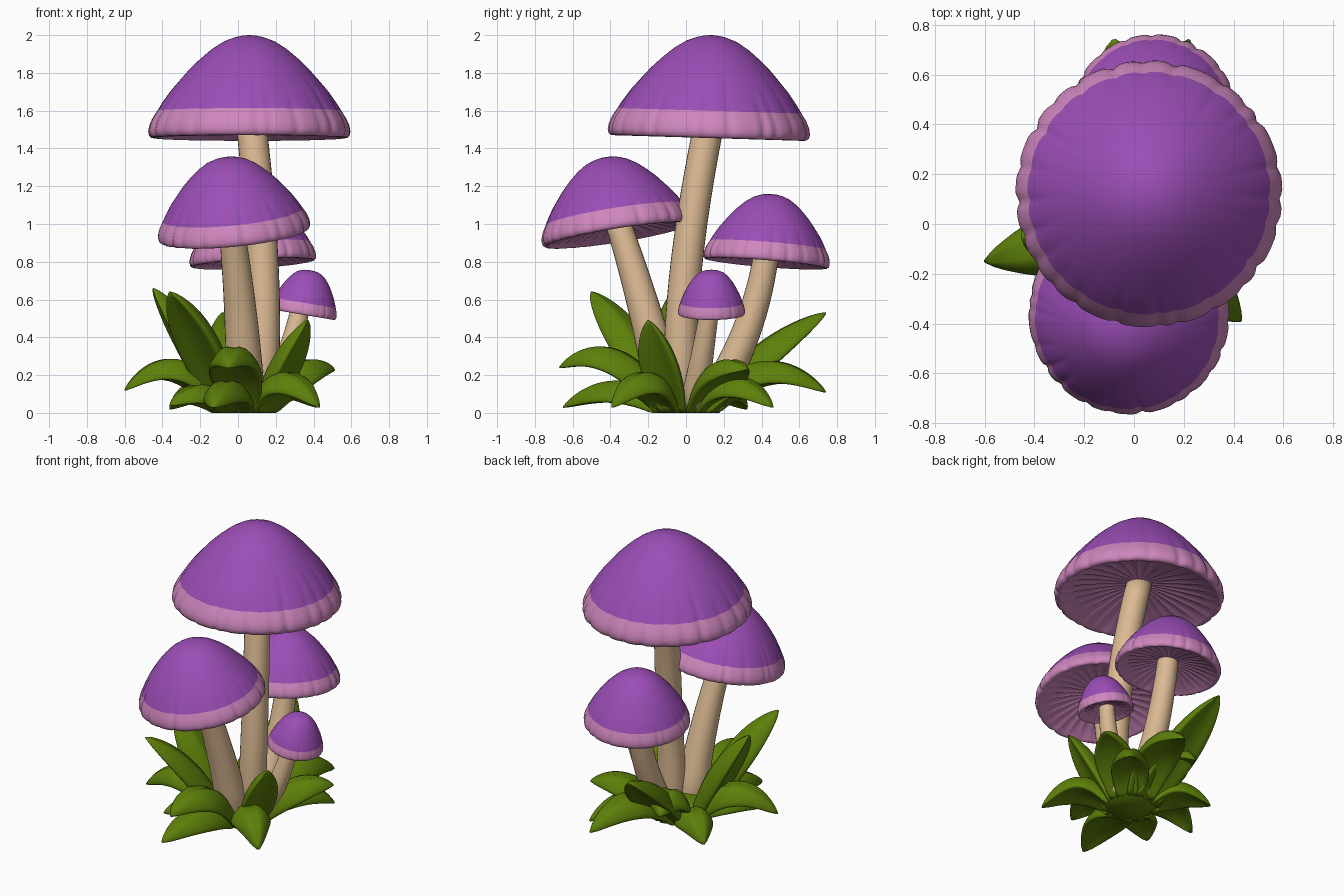
import bpy, bmesh, math, random
from mathutils import Vector

if "Cube" in bpy.data.objects:
    bpy.data.objects.remove(bpy.data.objects["Cube"])

random.seed(4)


def material(name, rgb):
    m = bpy.data.materials.new(name)
    m.diffuse_color = (*rgb, 1)
    m.use_nodes = True
    m.node_tree.nodes["Principled BSDF"].inputs["Base Color"].default_value = m.diffuse_color
    return m


PURPLE = material("cap purple", (0.33, 0.075, 0.47))
PINK = material("rim pink", (0.62, 0.24, 0.51))
TAN = material("stem tan", (0.71, 0.49, 0.29))
GREEN = material("leaf green", (0.11, 0.215, 0.003))


def skin(name, rings, mats, ring_mat=lambda i: 0):
    """Join closed rings of points into a capped, smooth surface."""
    bm = bmesh.new()
    loops = [[bm.verts.new(p) for p in ring] for ring in rings]
    n = len(loops[0])
    for i in range(len(loops) - 1):
        for j in range(n):
            k = (j + 1) % n
            f = bm.faces.new((loops[i][j], loops[i][k], loops[i + 1][k], loops[i + 1][j]))
            f.material_index = ring_mat(i)
    bm.faces.new(loops[0]).material_index = ring_mat(0)
    bm.faces.new(loops[-1]).material_index = ring_mat(len(loops) - 2)
    bmesh.ops.recalc_face_normals(bm, faces=bm.faces)
    for f in bm.faces:
        f.smooth = True
    me = bpy.data.meshes.new(name)
    bm.to_mesh(me)
    bm.free()
    for m in mats:
        me.materials.append(m)
    ob = bpy.data.objects.new(name, me)
    bpy.context.collection.objects.link(ob)
    return ob


def bezier(a, b, c, t):
    """Point and direction on a quadratic curve."""
    return (a * (1 - t) ** 2 + b * 2 * t * (1 - t) + c * t * t,
            ((b - a) * (1 - t) + (c - b) * t).normalized())


# Cap profile: radius and height fractions, from apex over the rim to the gills
PROFILE = [(0.01, 1), (0.07, .995), (.14, .98), (.25, .94), (.37, .865), (.49, .765),
           (.59, .67), (.68, .57), (.78, .455), (.86, .345), (.91, .265), (.96, .19),
           (.99, .12), (1, .065), (.992, .025), (.97, .004), (.94, 0), (.91, .015),
           (.7, .07), (.45, .125), (.2, .17), (.05, .18)]
BAND, GILLS = 10, 17


def cap(name, center, axis, radius, height, roundness, grooves):
    seg = 180
    rot = Vector((0, 0, 1)).rotation_difference(Vector(axis))
    # Irregularly spaced grooves, each with its own start up the dome
    cuts = [((g + random.uniform(-.3, .3)) * math.tau / grooves,
             random.uniform(.5, .85), random.uniform(.014, .032)) for g in range(grooves)]
    rings = []
    for i, (r, z) in enumerate(PROFILE):
        ring = []
        for j in range(seg):
            a = j * math.tau / seg
            dent = 0
            if i < GILLS:
                for angle, start, depth in cuts:
                    d = (a - angle + math.pi) % math.tau - math.pi
                    fade = min(1, max(0, (r - start) / (1 - start)))
                    dent += depth * fade * math.exp(-(d / .04) ** 2)
            rr = radius * (r ** roundness if i < GILLS - 4 else r) * (1 - dent)
            zz = z * height
            if i > GILLS:  # radial gill folds
                zz += .02 * radius * abs(math.sin(15 * a)) ** .6 * min(1, r * 2)
            p = Vector((rr * math.cos(a), rr * math.sin(a), zz))
            ring.append(Vector(center) + rot @ p)
        rings.append(ring)
    skin(name, rings, [PURPLE, PINK], lambda i: int(i >= BAND))


def stem(name, a, b, c, r0, r1):
    a, b, c = Vector(a), Vector(b), Vector(c)
    rings = []
    for i in range(17):
        t = i / 16
        p, d = bezier(a, b, c, t)
        q = Vector((0, 0, 1)).rotation_difference(d)
        r = (r0 + (r1 - r0) * t) * min(1, .7 + 1.6 * t)
        ring = [p + q @ Vector((r * math.cos(k * math.tau / 24), r * math.sin(k * math.tau / 24), 0))
                for k in range(24)]
        for v in ring:
            v.z = max(v.z, .02)
        rings.append(ring)
    skin(name, rings, [TAN])


def leaf(name, tip, lift, width):
    tip = Vector(tip)
    out = Vector((tip.x - .03, tip.y, 0)).normalized()
    base = Vector((.03, 0, .02)) + out * .11
    ctrl = base.lerp(tip, .47) + Vector((0, 0, lift))
    side = out.cross(Vector((0, 0, 1)))
    rings = []
    for i in range(23):
        t = i / 22
        p, d = bezier(base, ctrl, tip, t)
        normal = side.cross(d)
        w = width * math.sin(math.pi * (.2 + .795 * t ** 1.1)) ** .7
        ring = []
        for k in range(24):
            a = k * math.tau / 24
            s, n = math.cos(a), math.sin(a) * .46
            if n > 0:  # crease along the upper midrib
                n -= .16 * math.exp(-(s * 4) ** 2)
            n -= .5 * s * s - .06  # edges droop
            v = p + side * (s * w) + normal * (n * w)
            v.z = max(v.z, 0)
            ring.append(v)
        rings.append(ring)
    skin(name, rings, [GREEN])


# Mushrooms
cap("tall_cap", (.06, .12, 1.455), (0, .03, 1), .536, .545, 1, 24)
stem("tall_stem", (.11, -.02, 0), (.18, -.07, .6), (.065, .13, 1.57), .09, .08)
cap("front_cap", (-.018, -.36, .94), (-.1, -.16, 1), .405, .42, .93, 22)
stem("front_stem", (.04, -.09, 0), (.03, -.19, .5), (-.04, -.365, 1.02), .108, .066)
cap("back_cap", (.08, .425, .79), (-.06, .08, 1), .336, .37, .9, 20)
stem("back_stem", (.06, .09, 0), (.09, .37, .4), (.08, .43, .88), .088, .066)
cap("small_cap", (.343, .135, .52), (.17, 0, 1), .178, .238, .72, 16)
stem("small_stem", (.13, .03, 0), (.27, .08, .25), (.335, .13, .58), .075, .048)

# Leaves: tip, arch height, half width
LEAVES = [
    ((-.45, -.05, .66), .12, .14), ((-.36, -.50, .64), .15, .135),
    ((-.08, .74, .53), .10, .14), ((.37, -.20, .49), .06, .115),
    ((-.60, -.15, .12), .33, .125), ((-.05, -.67, .24), .31, .14),
    ((-.13, -.65, .03), .19, .125), ((.43, -.39, .03), .28, .125),
    ((.51, .32, .23), .18, .13), ((.42, .46, .03), .24, .12),
    ((.22, .74, .11), .31, .135), ((-.36, .32, .02), .20, .12),
    ((-.12, .46, .20), .29, .14), ((-.36, -.30, .04), .15, .11),
]
for i, (tip, lift, width) in enumerate(LEAVES):
    leaf("leaf_%d" % (i + 1), tip, lift, width)

# Low clump where the leaves meet
skin("leaf_clump", [[Vector((.035 + r * math.cos(k * math.tau / 32), r * math.sin(k * math.tau / 32), z))
                     for k in range(32)]
                    for r, z in ((.14, 0), (.17, .03), (.17, .08), (.14, .12), (.06, .14))], [GREEN])
